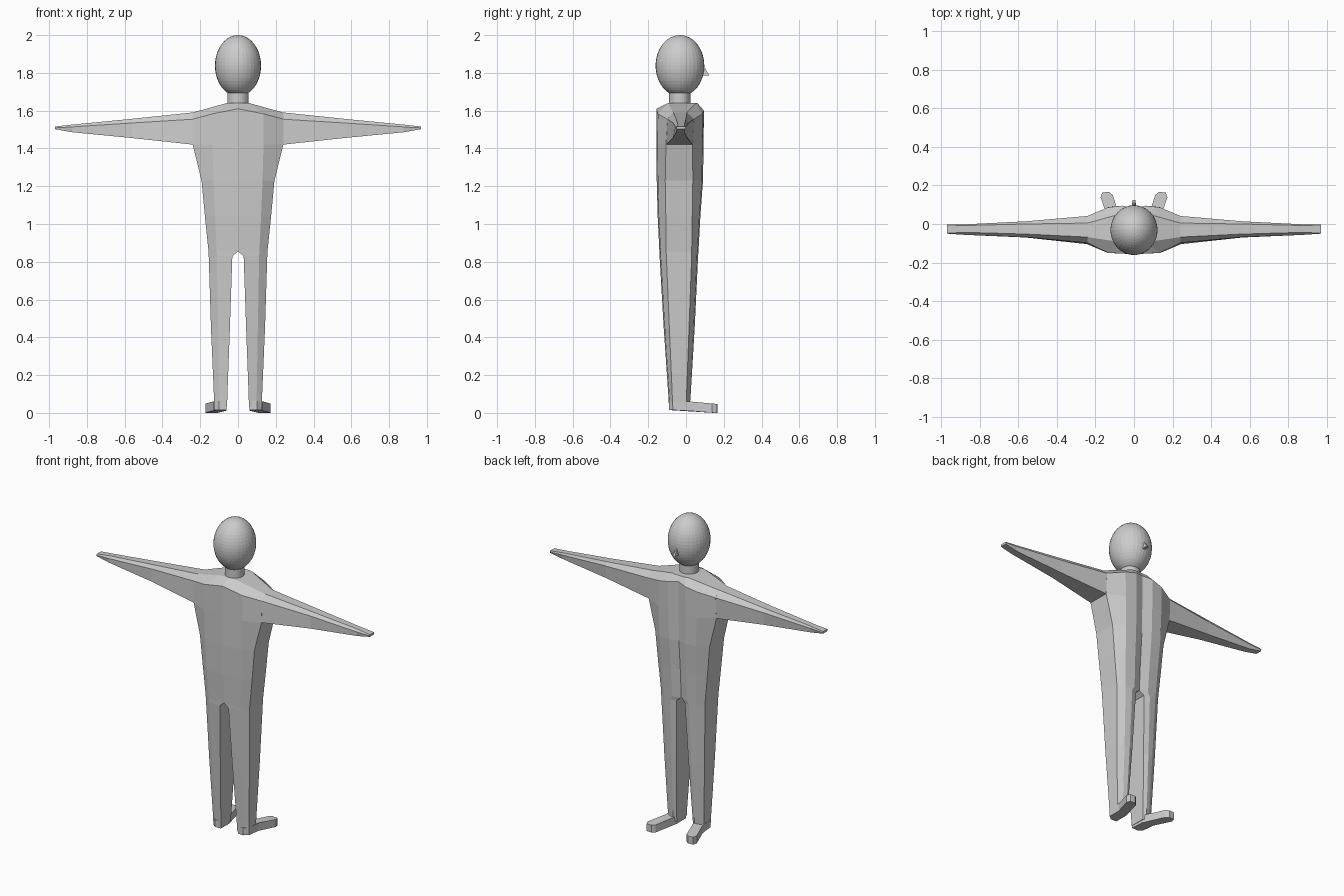
import bpy, bmesh, math

grey = bpy.data.materials.new("plain grey")
grey.diffuse_color = (0.6, 0.6, 0.6, 1)


def make(name, verts, faces, mirror=False):
    bm = bmesh.new()
    vs = [bm.verts.new(v) for v in verts]
    for f in faces:
        bm.faces.new([vs[i] for i in f])
    bmesh.ops.recalc_face_normals(bm, faces=bm.faces)
    mesh = bpy.data.meshes.new(name)
    bm.to_mesh(mesh)
    bm.free()
    mesh.materials.append(grey)
    ob = bpy.data.objects.new(name, mesh)
    bpy.context.collection.objects.link(ob)
    if mirror:
        ob.modifiers.new("mirror", 'MIRROR').use_clip = True
    return ob


def bridge(a, b, n, closed=True):
    """Quads between ring a and ring b, each of n points."""
    return [(a * n + i, a * n + (i + 1) % n, b * n + (i + 1) % n, b * n + i)
            for i in range(n if closed else n - 1)]


def loft(name, rings, mirror=True):
    n = len(rings[0])
    faces = [f for k in range(len(rings) - 1) for f in bridge(k, k + 1, n)]
    faces += [tuple(range(n)), tuple(range((len(rings) - 1) * n, len(rings) * n))]
    return make(name, [p for r in rings for p in r], faces, mirror)


# Body half: one leg flowing into half the torso
# height, inner x, chamfer x, outer x, front y, side front y, side back y, back y
levels = [
    (0.03, 0.058, 0.098, 0.126, -0.090, -0.070, 0.000, 0.020),
    (0.10, 0.056, 0.099, 0.128, -0.094, -0.073, 0.003, 0.025),
    (0.45, 0.043, 0.105, 0.143, -0.118, -0.088, 0.016, 0.046),
    (0.83, 0.030, 0.112, 0.155, -0.140, -0.104, 0.030, 0.064),
    (0.855, 0.0, 0.113, 0.156, -0.141, -0.105, 0.030, 0.066),
    (1.04, 0.0, 0.122, 0.175, -0.150, -0.107, 0.033, 0.076),
    (1.23, 0.0, 0.130, 0.193, -0.155, -0.110, 0.036, 0.090),
    (1.42, 0.0, 0.135, 0.240, -0.156, -0.106, 0.035, 0.093),
]
rings = []
for z, x0, xc, xo, yf, s0, s1, yb in levels:
    groove = 0.018 if x0 == 0 else 0.010
    rings.append([(x0, yf, z), (xc, yf + 0.006, z), (xo, s0, z), (xo, s1, z),
                  (xc, yb - 0.006, z), (x0 + (xc - x0) * 0.45, yb, z), (x0, yb - groove, z)])
# Shoulder line and the flat top around the neck
rings.append([(0, -0.157, 1.61), (0.135, -0.149, 1.583), (0.24, -0.098, 1.555), (0.24, 0.042, 1.555),
              (0.135, 0.086, 1.583), (0.06, 0.095, 1.60), (0, 0.078, 1.61)])
rings.append([(0, -0.095, 1.64), (0.06, -0.095, 1.64), (0.24, -0.068, 1.59), (0.24, 0.005, 1.59),
              (0.06, 0.055, 1.64), (0.04, 0.06, 1.64), (0, 0.06, 1.64)])
faces = [tuple(range(7))]
for k in range(len(rings) - 1):
    faces += bridge(k, k + 1, 7, closed=k < 4)
t = (len(rings) - 1) * 7
faces += [(t + 1, t + 2, t + 3, t + 4), (t, t + 1, t + 4, t + 5, t + 6)]
make("body", [p for r in rings for p in r], faces, mirror=True)

# Arms tapering to flat hands
# x, bottom z, middle z, top z, bottom y pair, middle y pair, top y pair
arm = [
    (0.235, 1.42, 1.555, 1.591, -0.105, 0.035, -0.098, 0.042, -0.068, 0.005),
    (0.56, 1.455, 1.535, 1.557, -0.070, 0.008, -0.068, 0.014, -0.052, 0.000),
    (0.88, 1.486, 1.514, 1.526, -0.052, -0.008, -0.056, -0.002, -0.043, -0.008),
    (0.968, 1.502, 1.509, 1.516, -0.048, -0.006, -0.050, -0.003, -0.048, -0.005),
]
loft("arms", [[(x, b0, zb), (x, m0, zm), (x, t0, zt), (x, t1, zt), (x, m1, zm), (x, b1, zb)]
              for x, zb, zm, zt, b0, b1, m0, m1, t0, t1 in arm])

# Feet turned slightly outward
sole = [(0.060, -0.088), (0.100, -0.090), (0.127, -0.068), (0.132, 0.02), (0.173, 0.138),
        (0.165, 0.163), (0.130, 0.166), (0.110, 0.150), (0.062, 0.0)]
loft("feet", [[(x, y, 0.012 - 0.05 * max(y, -0.06) if y < 0 else max(0.0, 0.012 - 0.08 * y)) for x, y in sole],
              [(x, y, 0.062 - 0.09 * max(y, 0)) for x, y in sole]])


# Head and neck
def finish(name, flat=True):
    ob = bpy.context.object
    ob.name = name
    ob.data.materials.append(grey)
    return ob


bpy.ops.mesh.primitive_uv_sphere_add(segments=32, ring_count=24, radius=1, location=(0, -0.032, 1.838))
finish("head").scale = (0.122, 0.129, 0.162)
bpy.ops.mesh.primitive_cylinder_add(vertices=32, radius=0.056, depth=0.12, location=(0, -0.033, 1.65))
finish("neck")

# Nose wedge on the back-facing (+y) side of the head
make("nose", [(0, 0.085, 1.85), (-0.011, 0.08, 1.785), (0.011, 0.08, 1.785),
              (-0.008, 0.124, 1.786), (0.008, 0.124, 1.786)],
     [(0, 1, 3), (0, 3, 4), (0, 4, 2), (0, 2, 1), (1, 2, 4, 3)])
